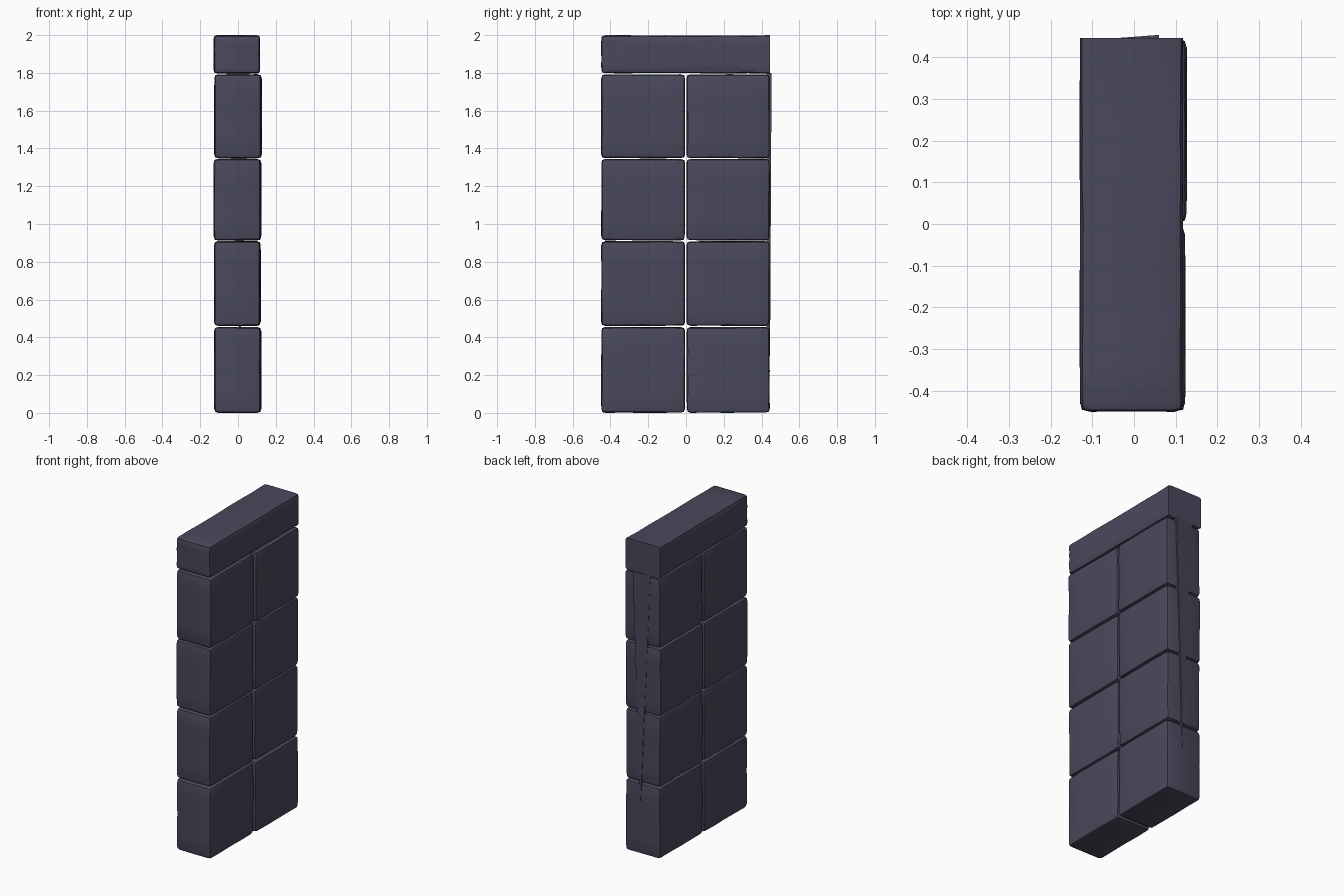
import bpy, bmesh, random
from mathutils import Vector

if "Cube" in bpy.data.objects:
    bpy.data.objects.remove(bpy.data.objects["Cube"])

random.seed(4)
stone = bpy.data.materials.new("dark slate stone")
stone.diffuse_color = (0.066, 0.066, 0.108, 1)
stone.use_nodes = True
stone.node_tree.nodes["Principled BSDF"].inputs["Base Color"].default_value = stone.diffuse_color


def finish(bm, name):
    bmesh.ops.recalc_face_normals(bm, faces=bm.faces)
    mesh = bpy.data.meshes.new(name)
    bm.to_mesh(mesh)
    bm.free()
    mesh.materials.append(stone)
    ob = bpy.data.objects.new(name, mesh)
    bpy.context.collection.objects.link(ob)
    bpy.ops.object.select_all(action='DESELECT')
    ob.select_set(True)
    bpy.context.view_layer.objects.active = ob
    bpy.ops.object.shade_smooth_by_angle(angle=0.7)
    return ob


def block(name, lo, hi, bevel=0.022, jitter=0.003, sharp_back=False):
    """Worn stone block: bevelled box with slightly wavy edges."""
    lo, hi = Vector(lo), Vector(hi)
    bm = bmesh.new()
    bmesh.ops.create_cube(bm, size=1)
    for v in bm.verts:
        v.co = Vector([(lo[i] + hi[i]) / 2 + v.co[i] * (hi[i] - lo[i]) for i in range(3)])
    edges = [e for e in bm.edges
             if not (sharp_back and all(v.co.y > hi.y - 0.01 for v in e.verts))]
    bmesh.ops.bevel(bm, geom=edges, offset=bevel, segments=2, profile=0.6, affect='EDGES')
    # loop cuts along the long edges, then pull the edges in and out a little
    n = max(3, round((hi.y - lo.y) / 0.11))
    for axis in (1, 2):
        for k in range(1, n):
            p, d = Vector(), Vector()
            p[axis] = lo[axis] + (hi[axis] - lo[axis]) * k / n
            d[axis] = 1
            bmesh.ops.bisect_plane(bm, geom=bm.verts[:] + bm.edges[:] + bm.faces[:],
                                   plane_co=p, plane_no=d)
    mid = (lo + hi) / 2
    for v in bm.verts:
        near = sum(min(v.co[i] - lo[i], hi[i] - v.co[i]) < bevel * 1.2 for i in range(3))
        if near >= 2 and not (sharp_back and v.co.y > hi.y - 0.01):
            for i in range(3):
                inward = -1 if v.co[i] > mid[i] else 1
                v.co[i] += inward * random.uniform(0, jitter)
    return finish(bm, name)


# Four courses of two blocks each: z range and x range per course
courses = [(0.0, 0.455, -0.127, 0.12), (0.46, 0.91, -0.127, 0.117),
           (0.912, 1.345, -0.13, 0.12), (1.347, 1.793, -0.126, 0.123)]
for r, (z0, z1, x0, x1) in enumerate(courses):
    block(f"front_block_{r + 1}", (x0, -0.45, z0), (x1, -0.004, z1))
    block(f"back_block_{r + 1}", (x0, 0.002, z0), (x1 + 0.004, 0.444, z1))

# Capstone, square cut at the back end
block("capstone", (-0.129, -0.45, 1.797), (0.117, 0.445, 2.0), 0.018, 0.004, True)

# Long thin wedge running down the back face
bm = bmesh.new()
pts = [(-0.06, 0.444, 1.80), (0.06, 0.453, 1.80), (0.012, 0.445, 0.3),
       (-0.06, 0.425, 1.80), (0.06, 0.425, 1.80), (0.012, 0.425, 0.3)]
vs = [bm.verts.new(p) for p in pts]
for f in ((0, 1, 2), (5, 4, 3), (0, 3, 4, 1), (1, 4, 5, 2), (2, 5, 3, 0)):
    bm.faces.new([vs[i] for i in f])
finish(bm, "back_wedge")
